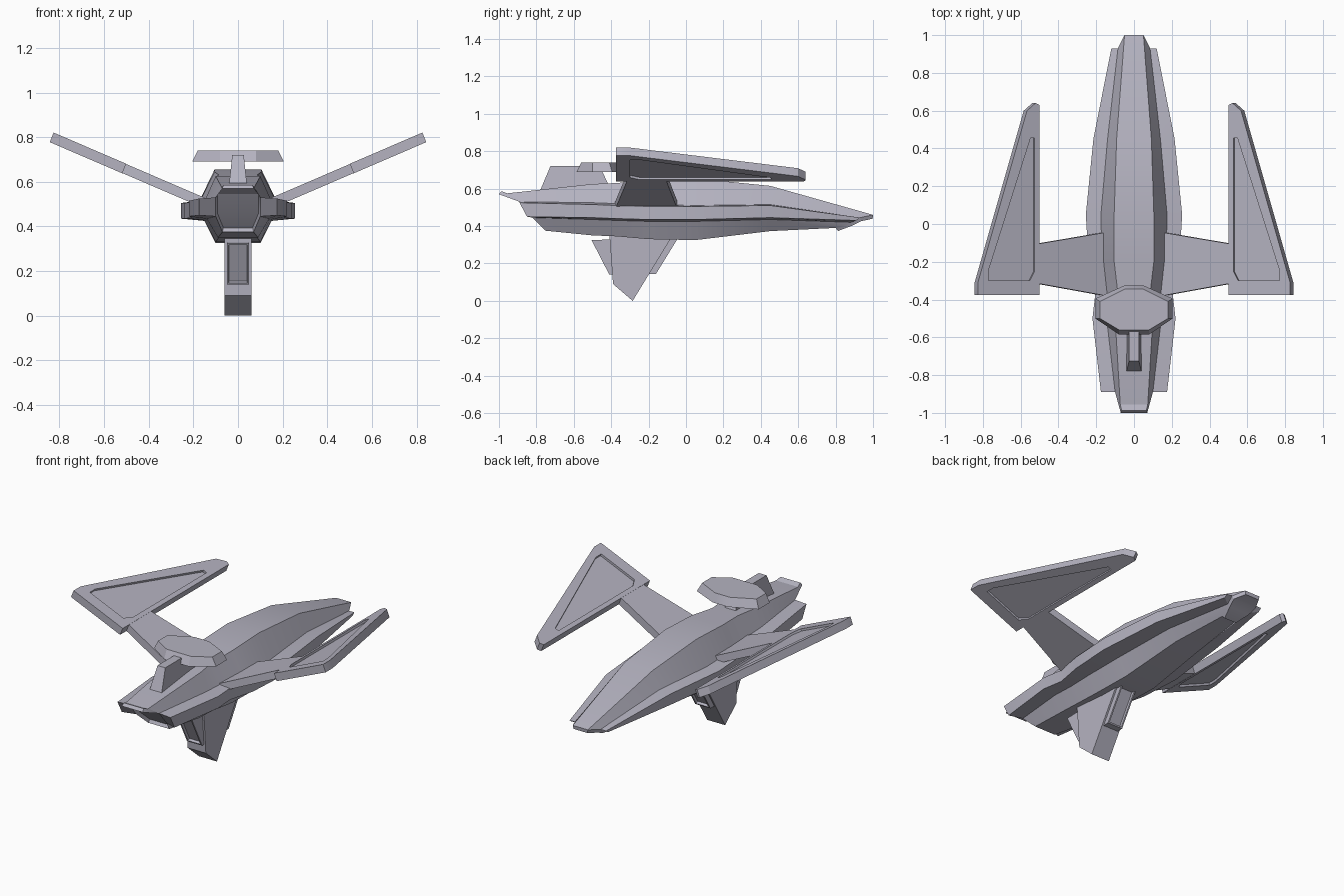
import bpy
import bmesh
from mathutils import Vector

cube = bpy.data.objects.get("Cube")
if cube:
    bpy.data.objects.remove(cube, do_unlink=True)

# One pale grey hull paint
paint = bpy.data.materials.new("pale_grey_paint")
paint.use_nodes = True
colour = (0.46, 0.45, 0.53, 1)
paint.diffuse_color = colour
paint.node_tree.nodes["Principled BSDF"].inputs["Base Color"].default_value = colour


def finish(name, bm, angle=0.5):
    """Turn a bmesh into a named, painted object with sharp creases kept."""
    bmesh.ops.recalc_face_normals(bm, faces=bm.faces)
    mesh = bpy.data.meshes.new(name)
    bm.to_mesh(mesh)
    bm.free()
    mesh.materials.append(paint)
    obj = bpy.data.objects.new(name, mesh)
    bpy.context.collection.objects.link(obj)
    bpy.ops.object.select_all(action="DESELECT")
    obj.select_set(True)
    bpy.context.view_layer.objects.active = obj
    bpy.ops.object.shade_smooth_by_angle(angle=angle)
    return obj


def bridge(bm, lower, upper):
    """Join two closed loops of equal length with quads."""
    count = len(lower)
    return [bm.faces.new((lower[i], lower[(i + 1) % count],
                          upper[(i + 1) % count], upper[i])) for i in range(count)]


def stack(name, loops):
    """Skin a series of closed loops and cap both ends."""
    bm = bmesh.new()
    rings = [[bm.verts.new(point) for point in loop] for loop in loops]
    for lower, upper in zip(rings, rings[1:]):
        bridge(bm, lower, upper)
    bm.faces.new(rings[0])
    bm.faces.new(rings[-1])
    return finish(name, bm)


def slab(bm, profile, width_at):
    """Extrude a side profile (y, z) across x; width_at gives the half width at z."""
    sides = [[bm.verts.new((sign * width_at(z), y, z)) for y, z in profile]
             for sign in (-1, 1)]
    walls = bridge(bm, *sides)
    for side in sides:
        bm.faces.new(side)
    return walls


# Hull: each rail runs lengthwise as (half widths, heights, front y, back y)
stations = (-0.5, -0.37, -0.2, 0.05, 0.45)
strake_x = (.175, .22, .205, .24, .255, .215, .12)
rails = {
    "deck": ((.07, .1, .085, .105, .105, .092, .05),
             (.57, .625, .63, .645, .655, .615, .46), -1, 1),
    "shoulder": ((.1, .145, .145, .17, .175, .14, .085),
                 (.53, .525, .52, .515, .51, .515, .445), -.89, .93),
    "strake_top": (strake_x,
                   (.525, .515, .51, .505, .505, .51, .445), -.89, .93),
    "strake_base": (strake_x,
                    (.45, .445, .44, .435, .435, .445, .43), -.85, .91),
    "waist": ((.1, .14, .14, .15, .15, .13, .075),
              (.445, .435, .43, .425, .425, .435, .42), -.82, .88),
    "keel": ((.07, .09, .09, .1, .1, .08, .045),
             (.375, .35, .345, .33, .325, .373, .39), -.75, .8),
}


def build_hull():
    bm = bmesh.new()
    rings = []
    for i in range(len(strake_x)):
        half = []
        for widths, heights, front, back in rails.values():
            y = (front, *stations, back)[i]
            half.append((widths[i], y, heights[i]))
        other = [(-x, y, z) for x, y, z in reversed(half)]
        rings.append([bm.verts.new(p) for p in half + other])
    for near, far in zip(rings, rings[1:]):
        bridge(bm, near, far)
    # End caps: strake tips, plus a recessed panel in the middle
    for ring in (rings[0], rings[-1]):
        last = len(ring) - 1
        for a in (1, last - 4):
            bm.faces.new(ring[a:a + 4])
        middle = [bm.faces.new((ring[a], ring[b], ring[last - b], ring[last - a]))
                  for a, b in ((0, 1), (1, 4), (4, 5))]
        bmesh.ops.recalc_face_normals(bm, faces=bm.faces)
        bmesh.ops.inset_region(bm, faces=middle, thickness=0.008, depth=-0.02)
    finish("hull", bm)


build_hull()

# Wings: a sloping arm with a framed outer panel on each side
SLOPE = 0.43
THICK = 0.043
arm = ((.1, -.39), (.515, -.315), (.515, -.105), (.1, -.035))
frame = ((.51, -.375), (.835, -.375), (.835, -.31), (.575, .6),
         (.53, .64), (.51, .63), (.51, -.32))
panel = ((.56, -.3), (.78, -.3), (.78, -.25), (.556, .455),
         (.545, .455), (.535, .455), (.535, -.25))


def on_wing(outline, sign, depth):
    """Place a plan outline on the sloping wing, sunk below its upper skin."""
    tilt = 0.4 * (THICK / 2 - depth)
    return [Vector((sign * (x - tilt), y, 0.673 + SLOPE * (x - 0.51) - depth + 0.008))
            for x, y in outline]


for sign, side in ((1, "left"), (-1, "right")):
    stack(side + "_wing_arm", [on_wing(arm, sign, 0.001),
                               on_wing(arm, sign, THICK - 0.001)])
    sunk = 0.012
    stack(side + "_wing_panel", [
        on_wing(panel, sign, sunk), on_wing(panel, sign, 0),
        on_wing(frame, sign, 0), on_wing(frame, sign, THICK),
        on_wing(panel, sign, THICK), on_wing(panel, sign, THICK - sunk)])


# Dorsal dish: a flat octagon with sloping rim
def octagon(points, z):
    return [(x, y, z) for x, y in points] + [(-x, y, z) for x, y in reversed(points)]


stack("dorsal_dish", [
    octagon(((.05, -.325), (.205, -.395), (.205, -.5), (.08, -.585)), 0.69),
    octagon(((.05, -.345), (.18, -.41), (.18, -.5), (.08, -.56)), 0.74)])

# Dorsal pylon carrying the dish
bm = bmesh.new()
slab(bm, ((-.78, .59), (-.725, .72), (-.46, .72), (-.41, .61)),
     lambda z: 0.04 - 0.11 * (z - 0.59))
finish("dorsal_pylon", bm)

# Ventral fin and the narrower pod passing through it
bm = bmesh.new()
slab(bm, ((-.41, .36), (-.39, .09), (-.285, 0), (-.065, .36)), lambda z: 0.06)
finish("ventral_fin", bm)

bm = bmesh.new()
walls = slab(bm, ((-.505, .325), (-.41, .14), (-.16, .145), (-.04, .34)),
             lambda z: 0.05)
bmesh.ops.recalc_face_normals(bm, faces=bm.faces)
# Sunken panels on the front and back of the pod
bmesh.ops.inset_individual(bm, faces=[walls[0], walls[2]],
                           thickness=0.012, depth=0)
bmesh.ops.inset_individual(bm, faces=[walls[0], walls[2]],
                           thickness=0.002, depth=-0.015)
finish("ventral_pod", bm)
